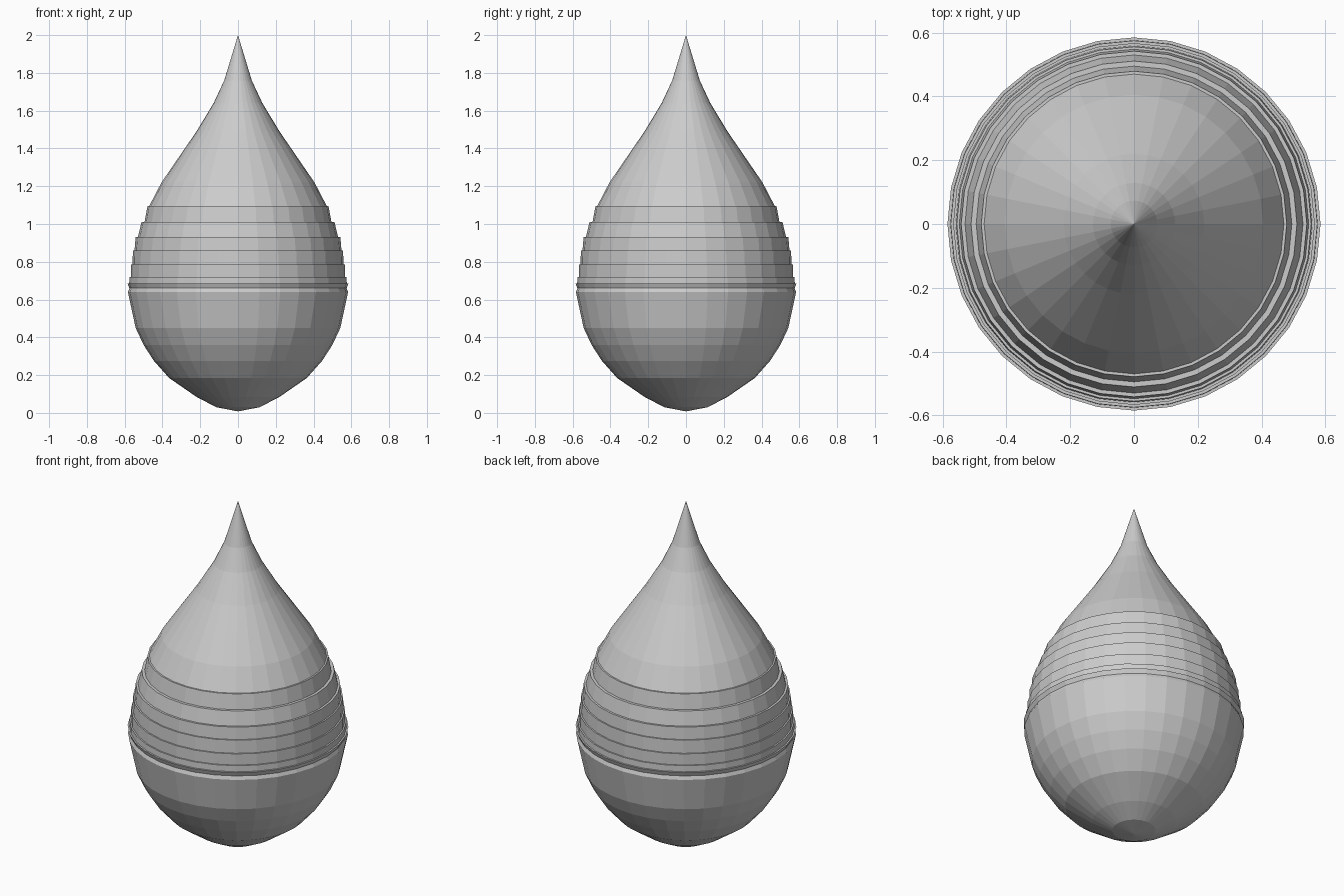
import bpy, bmesh, math

if "Cube" in bpy.data.objects:
    bpy.data.objects.remove(bpy.data.objects["Cube"])

SIDES = 32

# Profile (radius, height) from the bottom tip, through stepped bands, to the top tip
lower = [(0.115, 0.03), (0.22, 0.085), (0.365, 0.185), (0.445, 0.275), (0.50, 0.36),
         (0.542, 0.45), (0.583, 0.64)]
# Stepped bands: (lower edge radius, upper edge radius, lower z, upper z)
bands = [(0.575, 0.585, 0.66, 0.685), (0.576, 0.575, 0.685, 0.72), (0.567, 0.567, 0.72, 0.785),
         (0.559, 0.556, 0.785, 0.86), (0.548, 0.542, 0.86, 0.93), (0.53, 0.511, 0.93, 1.01),
         (0.495, 0.479, 1.01, 1.095)]
upper = [(0.47, 1.095), (0.405, 1.22), (0.22, 1.49), (0.129, 1.64), (0.073, 1.76)]

profile = list(lower)
for r0, r1, z0, z1 in bands:
    profile += [(r0, z0), (r1, z1)]
profile += upper

bm = bmesh.new()


def ring(r, z):
    return [bm.verts.new((r * math.cos(math.tau * i / SIDES),
                          r * math.sin(math.tau * i / SIDES), z)) for i in range(SIDES)]


# Teardrop body
rings = [ring(r, z) for r, z in profile]
bottom = bm.verts.new((0, 0, 0.008))
top = bm.verts.new((0, 0, 2.0))
for i in range(SIDES):
    j = (i + 1) % SIDES
    for a, b in zip(rings, rings[1:]):
        bm.faces.new((a[i], a[j], b[j], b[i]))
    bm.faces.new((bottom, rings[0][j], rings[0][i]))
    bm.faces.new((rings[-1][i], rings[-1][j], top))

mesh = bpy.data.meshes.new("teardrop_body")
bm.to_mesh(mesh)
bm.free()
bpy.context.collection.objects.link(bpy.data.objects.new("teardrop_body", mesh))
